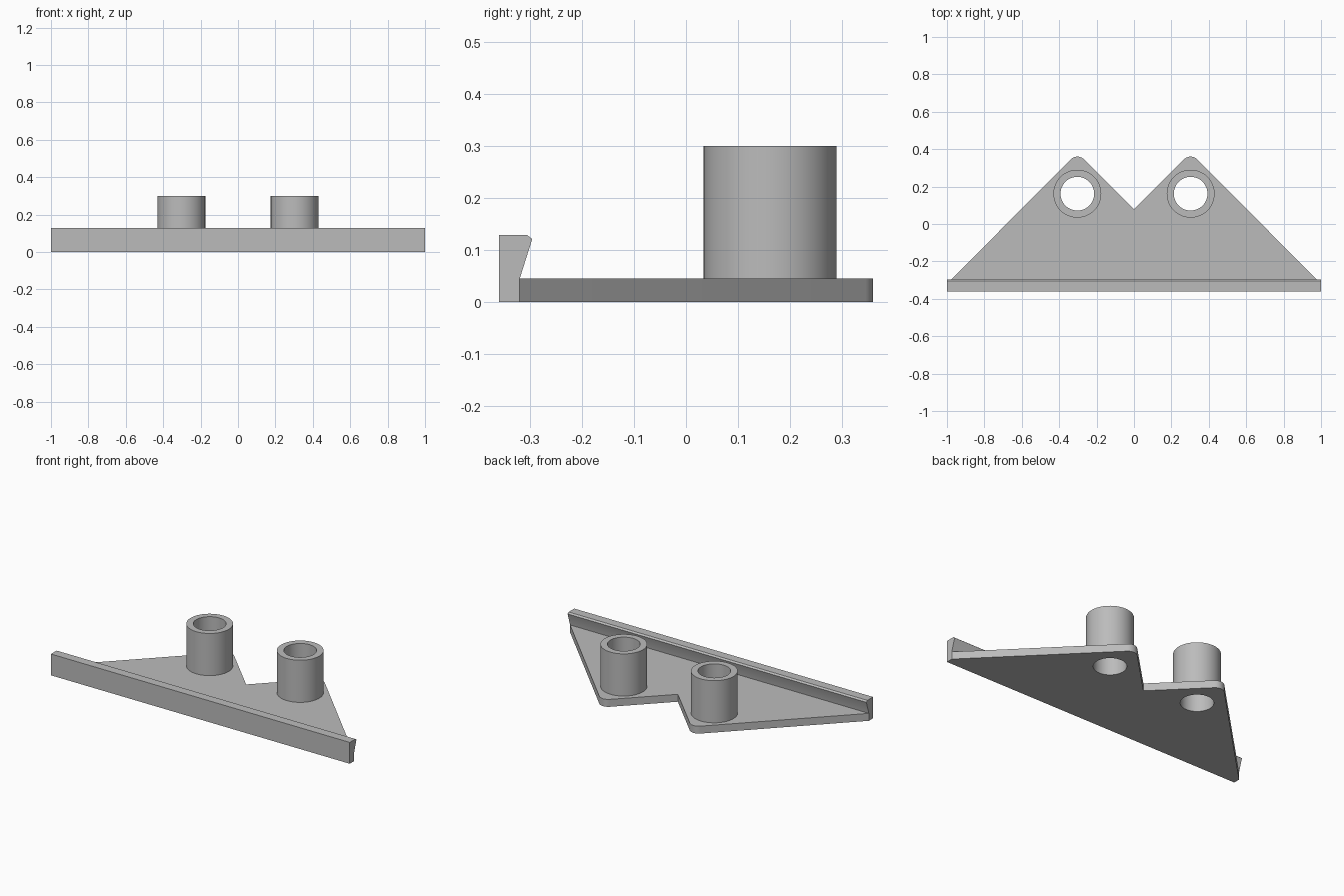
import bpy, bmesh
from math import sin, cos, pi, radians
from mathutils import Matrix

cube = bpy.data.objects.get("Cube")
if cube:
    bpy.data.objects.remove(cube)

# Single plain grey for every part
GREY = (0.5, 0.5, 0.5, 1)
mat = bpy.data.materials.new("plain grey")
mat.use_nodes = True
mat.diffuse_color = GREY
mat.node_tree.nodes["Principled BSDF"].inputs["Base Color"].default_value = GREY

PLATE_TOP = 0.045
LIP_BACK = -0.32
POST_X, POST_Y = 0.303, 0.162
HOLE_R, POST_R = 0.09, 0.128


def arc(cx, cy, r, start, end, steps):
    angles = [radians(start + (end - start) * i / steps) for i in range(steps + 1)]
    return [(cx + r * cos(a), cy + r * sin(a)) for a in angles]


def ring(cx, cy, r, sides=64):
    return arc(cx, cy, r, 0, 360, sides)[:-1]


def extruded(name, outlines, low, high, turn=None):
    """Fill closed outlines (inner ones become holes) and extrude them."""
    curve = bpy.data.curves.new(name, 'CURVE')
    curve.dimensions = '2D'
    curve.fill_mode = 'BOTH'
    curve.extrude = (high - low) / 2
    for pts in outlines:
        spline = curve.splines.new('POLY')
        spline.points.add(len(pts) - 1)
        for p, (x, y) in zip(spline.points, pts):
            p.co = (x, y, 0, 1)
        spline.use_cyclic_u = True
    temp = bpy.data.objects.new(name + "_outline", curve)
    bpy.context.collection.objects.link(temp)
    bpy.context.view_layer.update()
    graph = bpy.context.evaluated_depsgraph_get()
    mesh = bpy.data.meshes.new_from_object(temp.evaluated_get(graph))
    bpy.data.objects.remove(temp)

    # Weld caps to walls, then place the part
    bm = bmesh.new()
    bm.from_mesh(mesh)
    bmesh.ops.remove_doubles(bm, verts=bm.verts, dist=1e-5)
    bmesh.ops.translate(bm, verts=bm.verts, vec=(0, 0, (low + high) / 2))
    if turn:
        bmesh.ops.transform(bm, matrix=turn, verts=bm.verts)
    bmesh.ops.recalc_face_normals(bm, faces=bm.faces)
    bm.to_mesh(mesh)
    bm.free()
    mesh.name = name
    mesh.materials.clear()
    mesh.materials.append(mat)
    obj = bpy.data.objects.new(name, mesh)
    bpy.context.collection.objects.link(obj)
    bpy.ops.object.select_all(action='DESELECT')
    obj.select_set(True)
    bpy.context.view_layer.objects.active = obj
    bpy.ops.object.shade_smooth_by_angle(angle=radians(30))
    return obj


# Base plate: twin-peaked outline with rounded tips and two through holes
TIP_R = 0.05
tip_x, tip_y = 0.303, 0.381 - TIP_R * 2 ** 0.5
right_half = [(1, LIP_BACK)] + arc(tip_x, tip_y, TIP_R, 45, 135, 12)
left_half = [(-x, y) for x, y in reversed(right_half)]
outline = right_half + [(0, 0.078)] + left_half
holes = [ring(s * POST_X, POST_Y, HOLE_R) for s in (1, -1)]
extruded("base_plate", [outline] + holes, 0, PLATE_TOP)

# Hollow posts standing around the holes
for side, s in (("left", 1), ("right", -1)):
    rings = [ring(s * POST_X, POST_Y, r) for r in (POST_R, HOLE_R)]
    extruded(side + "_post", rings, PLATE_TOP, 0.3)

# Front lip: overhanging hook profile in y and z, swept along x
profile = [(-0.36, 0), (LIP_BACK, 0), (LIP_BACK, PLATE_TOP),
           (-0.296, 0.121), (-0.306, 0.129), (-0.36, 0.129)]
to_x = Matrix(((0, 0, 1, 0), (1, 0, 0, 0), (0, 1, 0, 0), (0, 0, 0, 1)))
extruded("front_lip", [profile], -1, 1, to_x)
